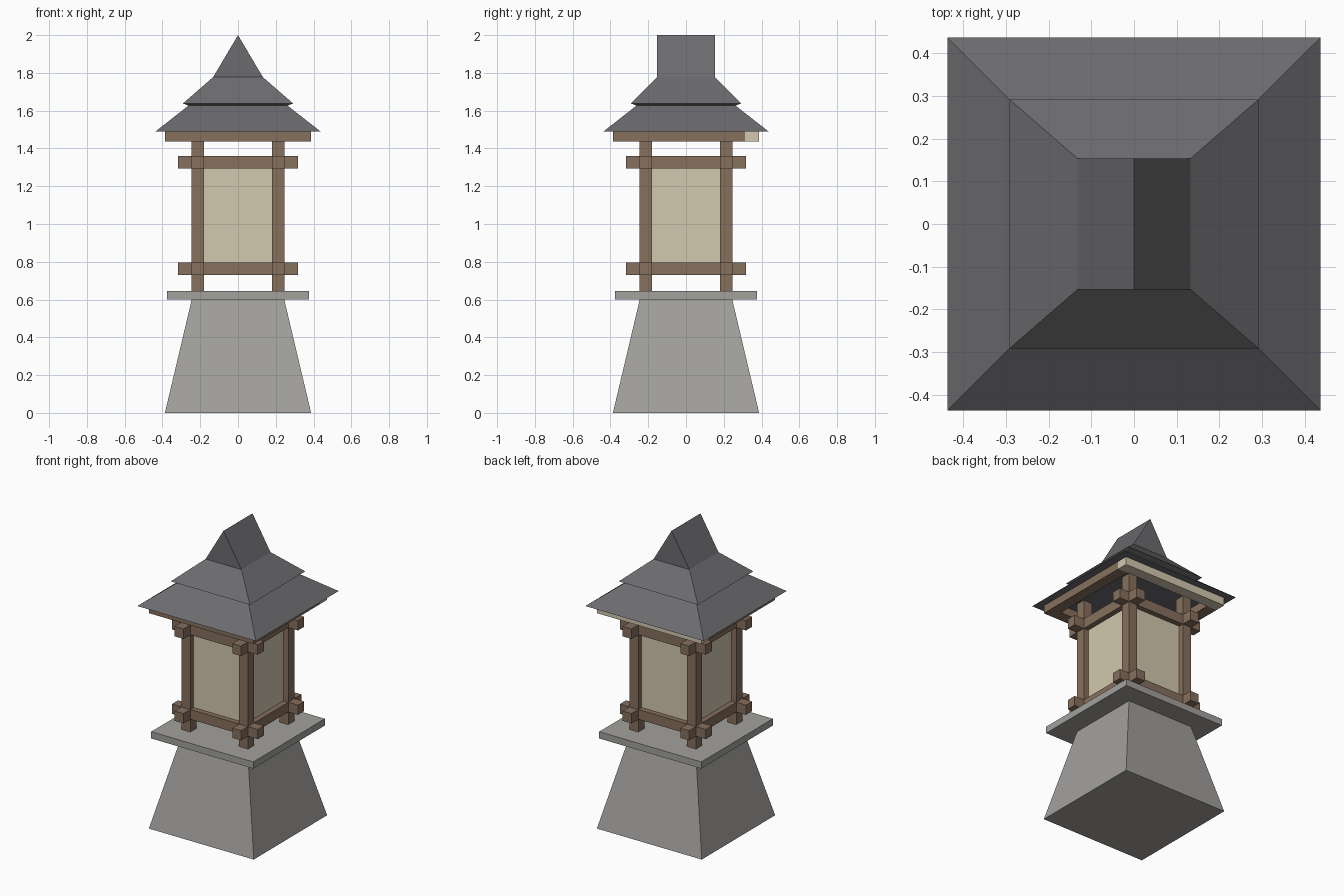
import bpy
import bmesh

if "Cube" in bpy.data.objects:
    bpy.data.objects.remove(bpy.data.objects["Cube"], do_unlink=True)


def material(name, rgb):
    m = bpy.data.materials.new(name)
    m.use_nodes = True
    m.diffuse_color = (*rgb, 1)
    m.node_tree.nodes["Principled BSDF"].inputs["Base Color"].default_value = (*rgb, 1)
    return m


STONE = material("grey stone", (0.36, 0.355, 0.34))
WOOD = material("brown wood", (0.24, 0.16, 0.108))
PAPER = material("cream paper", (0.65, 0.58, 0.43))
TILE = material("dark slate", (0.15, 0.15, 0.16))


def finish(name, bm, mat):
    bmesh.ops.recalc_face_normals(bm, faces=bm.faces)
    mesh = bpy.data.meshes.new(name)
    bm.to_mesh(mesh)
    bm.free()
    mesh.materials.append(mat)
    obj = bpy.data.objects.new(name, mesh)
    bpy.context.collection.objects.link(obj)
    return obj


def stack(name, rings, mat):
    """Closed solid lofted through rectangles given as (half x, half y, z)."""
    bm = bmesh.new()
    loops = [[bm.verts.new((sx * hx, sy * hy, z))
              for sx, sy in ((-1, -1), (1, -1), (1, 1), (-1, 1))]
             for hx, hy, z in rings]
    bm.faces.new(loops[0])
    bm.faces.new(loops[-1])
    for low, high in zip(loops, loops[1:]):
        for i in range(4):
            j = (i + 1) % 4
            bm.faces.new((low[i], low[j], high[j], high[i]))
    return finish(name, bm, mat)


def box(name, x, y, z, mat):
    """Box spanning the (min, max) pairs x, y and z."""
    obj = stack(name, [((x[1] - x[0]) / 2, (y[1] - y[0]) / 2, h) for h in z], mat)
    obj.location = ((x[0] + x[1]) / 2, (y[0] + y[1]) / 2, 0)
    return obj


def span(side, inner, outer):
    return tuple(sorted((side * inner, side * outer)))


# Stone pedestal and slab
stack("pedestal", [(0.387, 0.387, 0), (0.245, 0.245, 0.6)], STONE)
box("slab", (-0.377, 0.377), (-0.377, 0.377), (0.6, 0.645), STONE)

# Paper light box
box("paper_box", (-0.21, 0.21), (-0.21, 0.21), (0.76, 1.33), PAPER)

# Corner posts
IN, OUT = 0.18, 0.245
for sx, x_name in ((-1, "right"), (1, "left")):
    for sy, y_name in ((-1, "front"), (1, "back")):
        box(f"{y_name}_{x_name}_post", span(sx, IN, OUT), span(sy, IN, OUT),
            (0.645, 1.49), WOOD)

# Crossing rails, lower and upper
LONG = (-0.317, 0.317)
for level, z in (("lower", (0.73, 0.795)), ("upper", (1.293, 1.36))):
    for s, y_name, x_name in ((-1, "front", "right"), (1, "back", "left")):
        box(f"{level}_{y_name}_rail", LONG, span(s, IN, OUT), z, WOOD)
        box(f"{level}_{x_name}_rail", span(s, IN, OUT), LONG, z, WOOD)

# Eave beams, with the back one cream
EAVE_IN, EAVE_OUT, EAVE_Z = 0.313, 0.387, (1.437, 1.49)
for s, y_name, x_name, mat in ((-1, "front", "right", WOOD), (1, "back", "left", PAPER)):
    box(f"{y_name}_eave_beam", (-EAVE_OUT, EAVE_OUT), span(s, EAVE_IN, EAVE_OUT), EAVE_Z, mat)
    box(f"{x_name}_eave_beam", span(s, EAVE_IN, EAVE_OUT), (-EAVE_IN, EAVE_IN), EAVE_Z, WOOD)

# Two roof tiers with an undercut between them
stack("roof_tiers", [(0.437, 0.437, 1.49), (0.262, 0.262, 1.627),
                     (0.292, 0.292, 1.638), (0.132, 0.153, 1.777)], TILE)

# Gabled ridge cap
bm = bmesh.new()
ends = [[bm.verts.new((x, y, z)) for x, z in ((-0.132, 1.777), (0.132, 1.777), (0, 2))]
        for y in (-0.153, 0.153)]
for end in ends:
    bm.faces.new(end)
for i in range(3):
    j = (i + 1) % 3
    bm.faces.new((ends[0][i], ends[0][j], ends[1][j], ends[1][i]))
finish("ridge_cap", bm, TILE)
